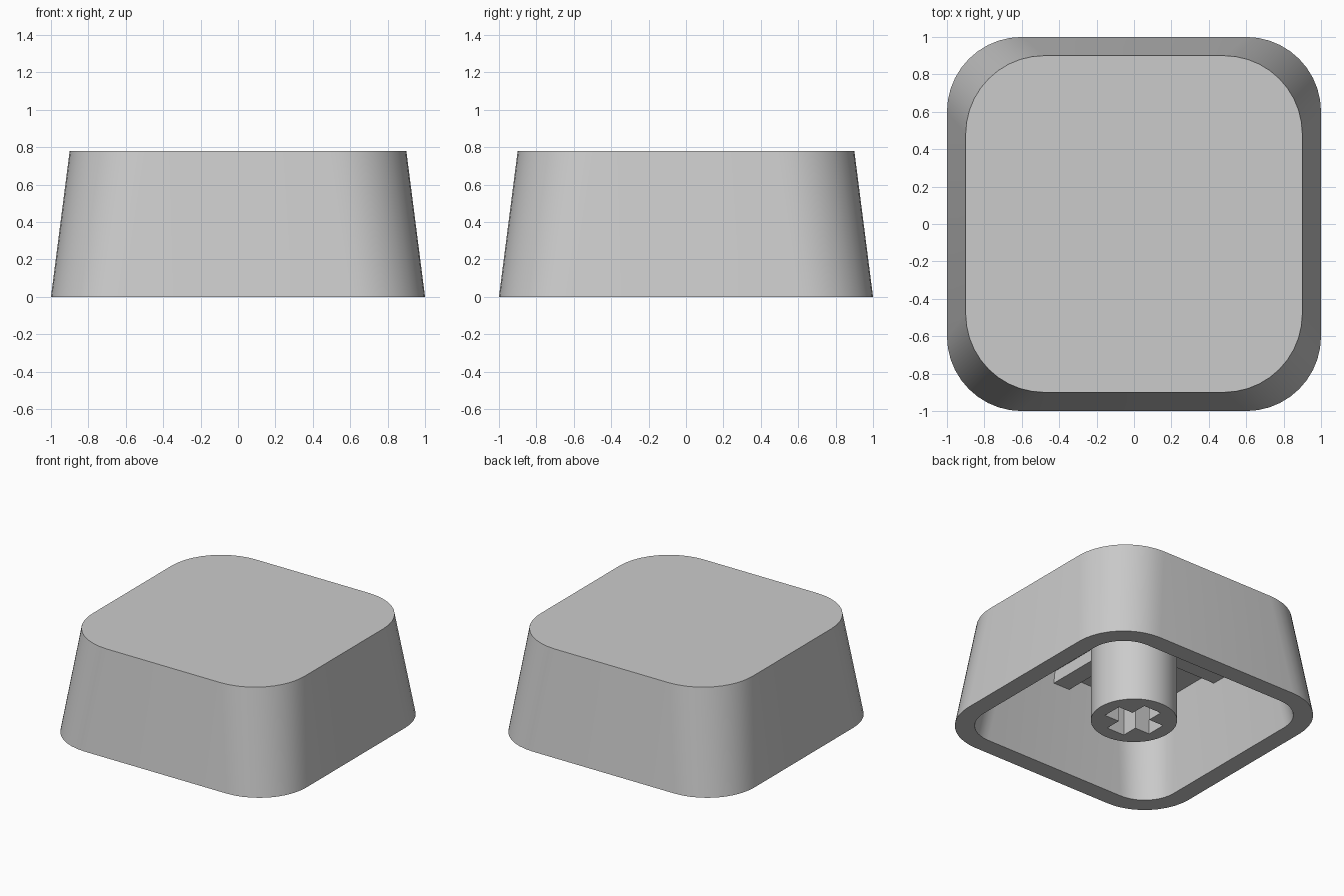
import bpy, bmesh, math

if "Cube" in bpy.data.objects:
    bpy.data.objects.remove(bpy.data.objects["Cube"], do_unlink=True)

HEIGHT, CEILING, TAPER = 0.78, 0.71, 0.1 / 0.78
WALL, STEM_R = 0.1375, 0.3

grey = bpy.data.materials.new("plain_grey")
grey.use_nodes = True
colour = (0.6, 0.6, 0.6, 1)
grey.diffuse_color = colour
grey.node_tree.nodes["Principled BSDF"].inputs["Base Color"].default_value = colour


def finish(name, bm, smooth=True):
    """Turn a bmesh into a named, coloured object."""
    bmesh.ops.recalc_face_normals(bm, faces=bm.faces)
    mesh = bpy.data.meshes.new(name)
    bm.to_mesh(mesh)
    bm.free()
    mesh.materials.append(grey)
    obj = bpy.data.objects.new(name, mesh)
    bpy.context.collection.objects.link(obj)
    if smooth:
        bpy.ops.object.select_all(action='DESELECT')
        bpy.context.view_layer.objects.active = obj
        obj.select_set(True)
        bpy.ops.object.shade_smooth_by_angle(angle=math.radians(30))
    return obj


def rounded_ring(bm, half, radius, z, steps=10):
    """Ring of vertices around a square with rounded corners."""
    ring = []
    for corner in range(4):
        mid = math.radians(45 + 90 * corner)
        cx = math.copysign(half - radius, math.cos(mid))
        cy = math.copysign(half - radius, math.sin(mid))
        for i in range(steps + 1):
            a = math.pi / 2 * (corner + i / steps)
            ring.append(bm.verts.new((cx + radius * math.cos(a), cy + radius * math.sin(a), z)))
    return ring


def add_box(bm, size, centre):
    verts = bmesh.ops.create_cube(bm, size=1)["verts"]
    bmesh.ops.scale(bm, vec=size, verts=verts)
    bmesh.ops.translate(bm, vec=centre, verts=verts)


# Hollow tapered shell: top, outer wall, rim, inner wall, ceiling
bm = bmesh.new()
rings = [rounded_ring(bm, 0.9, 0.42, HEIGHT),
         rounded_ring(bm, 1.0, 0.4, 0),
         rounded_ring(bm, 1.0 - WALL, 0.4 - WALL, 0),
         rounded_ring(bm, 1.0 - WALL - TAPER * CEILING, 0.42 - WALL, CEILING)]
for a, b in zip(rings, rings[1:]):
    for i in range(len(a)):
        j = (i + 1) % len(a)
        bm.faces.new((a[i], a[j], b[j], b[i]))
bm.faces.new(rings[0])
bm.faces.new(rings[-1])
finish("shell", bm)

# Round stem under the ceiling
bm = bmesh.new()
bmesh.ops.create_cone(bm, cap_ends=True, segments=48, radius1=STEM_R, radius2=STEM_R, depth=CEILING)
bmesh.ops.translate(bm, vec=(0, 0, CEILING / 2), verts=bm.verts)
stem = finish("stem", bm)

# Plus-shaped socket cut into the stem
bm = bmesh.new()
arm, slot, depth = 0.2, 0.075, 0.45
outline = []
for turn in range(4):
    c, s = round(math.cos(turn * math.pi / 2)), round(math.sin(turn * math.pi / 2))
    for x, y in ((arm, -slot), (arm, slot), (slot, slot)):
        outline.append(bm.verts.new((x * c - y * s, x * s + y * c, -0.1)))
face = bm.faces.new(outline)
extruded = bmesh.ops.extrude_face_region(bm, geom=[face])["geom"]
bmesh.ops.translate(bm, vec=(0, 0, depth + 0.1),
                    verts=[v for v in extruded if isinstance(v, bmesh.types.BMVert)])
cutter = finish("socket_cutter", bm, smooth=False)
cutter.hide_render = True
cutter.display_type = 'WIRE'
cut = stem.modifiers.new("socket", 'BOOLEAN')
cut.operation, cut.solver, cut.object = 'DIFFERENCE', 'EXACT', cutter
# keep the cut ahead of the shading modifier
if len(stem.modifiers) > 1:
    stem.modifiers.move(len(stem.modifiers) - 1, 0)

# Four ribs from the stem to the inner wall
rib_low, reach, start = 0.62, 0.8, STEM_R - 0.03
for name, dx, dy in (("left", 1, 0), ("right", -1, 0), ("back", 0, 1), ("front", 0, -1)):
    bm = bmesh.new()
    length, width, mid = reach - start, 0.14, (reach + start) / 2
    size = (length if dx else width, length if dy else width, CEILING + 0.01 - rib_low)
    add_box(bm, size, (dx * mid, dy * mid, (CEILING + 0.01 + rib_low) / 2))
    finish(name + "_rib", bm, smooth=False)
